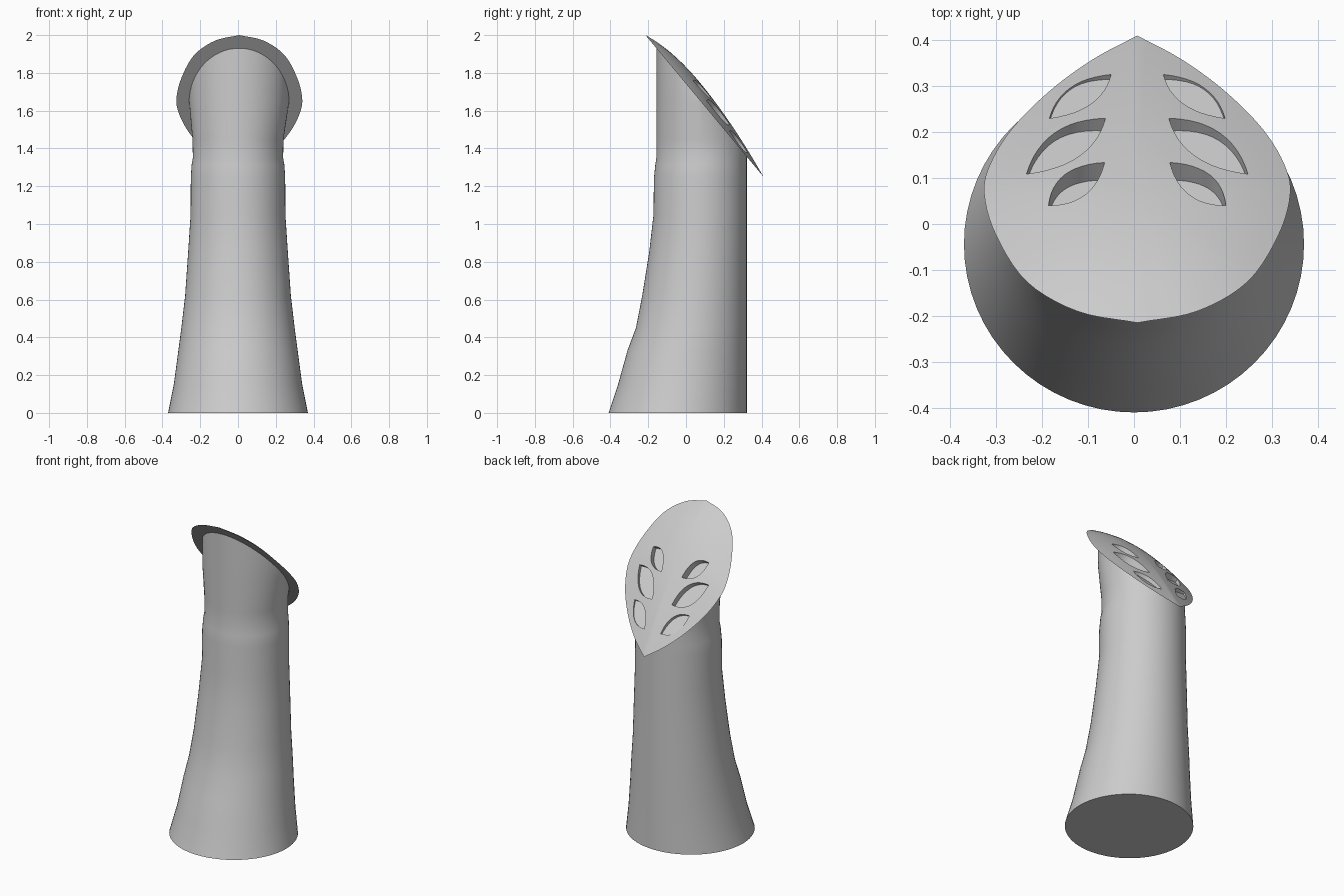
import bpy, bmesh, math
from mathutils import Vector

if "Cube" in bpy.data.objects:
    bpy.data.objects.remove(bpy.data.objects["Cube"], do_unlink=True)

grey = bpy.data.materials.new("plain_grey")
grey.use_nodes = True
COLOUR = (0.6, 0.6, 0.6, 1)
grey.diffuse_color = COLOUR
grey.node_tree.nodes["Principled BSDF"].inputs["Base Color"].default_value = COLOUR

# Slanted plane shared by the trunk top and the cap underside
TIP = Vector((0.007, -0.215, 2.0))
SLOPE = 1.2
NORMAL = Vector((0, SLOPE, 1)).normalized()
CX, CY, BULGE = 0.007, 0.07, 0.095


def plane_z(y):
    return TIP.z - SLOPE * (y - TIP.y)


def add_object(name, bm, angle=35):
    bmesh.ops.recalc_face_normals(bm, faces=bm.faces)
    mesh = bpy.data.meshes.new(name)
    bm.to_mesh(mesh)
    bm.free()
    mesh.materials.append(grey)
    obj = bpy.data.objects.new(name, mesh)
    bpy.context.collection.objects.link(obj)
    smooth(obj, angle)
    return obj


def smooth(obj, angle):
    bpy.ops.object.select_all(action='DESELECT')
    obj.select_set(True)
    bpy.context.view_layer.objects.active = obj
    bpy.ops.object.shade_smooth_by_angle(angle=math.radians(angle))


def bridge(bm, a, b):
    n = len(a)
    for i in range(n):
        bm.faces.new((a[i], a[(i + 1) % n], b[(i + 1) % n], b[i]))


def spline(points, steps):
    # Catmull-Rom curve through the points
    pts = [Vector(p) for p in points]
    pts = [2 * pts[0] - pts[1]] + pts + [2 * pts[-1] - pts[-2]]
    out = []
    for a, b, c, d in zip(pts, pts[1:], pts[2:], pts[3:]):
        for s in range(steps):
            t = s / steps
            out.append(0.5 * (2 * b + (c - a) * t + (2 * a - 5 * b + 4 * c - d) * t * t
                              + (3 * b - a - 3 * c + d) * t ** 3))
    return out + [pts[-2]]


# Trunk: height, front y, half width, x centre (the back is nearly straight)
SECTIONS = [(0, -0.41, 0.37, 0), (0.15, -0.36, 0.34, 0), (0.33, -0.31, 0.316, 0),
            (0.45, -0.265, 0.3, 0), (0.62, -0.232, 0.28, 0), (0.85, -0.195, 0.264, 0),
            (1.05, -0.172, 0.251, 0), (1.24, -0.17, 0.25, 0), (1.31, -0.163, 0.246, 0),
            (1.35, -0.157, 0.239, 0), (1.45, -0.157, 0.241, 0), (1.65, -0.157, 0.265, 0.006),
            (2.1, -0.157, 0.265, 0.006)]
BACK, SIDES = 0.322, 64
bm = bmesh.new()
rings = []
for z, front, half, cx in SECTIONS:
    mid, depth = (front + BACK) / 2, (BACK - front) / 2
    rings.append([bm.verts.new((cx + half * math.cos(a), mid + depth * math.sin(a), z))
                  for a in (math.tau * i / SIDES for i in range(SIDES))])
for lower, upper in zip(rings, rings[1:]):
    bridge(bm, lower, upper)
bm.faces.new(rings[0])
bm.faces.new(rings[-1])
cut = bmesh.ops.bisect_plane(bm, geom=bm.verts[:] + bm.edges[:] + bm.faces[:],
                             plane_co=TIP + NORMAL * 0.001, plane_no=NORMAL, clear_outer=True)
rim_edges = [e for e in cut["geom_cut"] if isinstance(e, bmesh.types.BMEdge)]
bmesh.ops.contextual_create(bm, geom=rim_edges)
add_object("trunk", bm)

# Leaf-shaped cap: flat underside, domed top, pointed at the back
half_outline = spline([(0, -0.215), (0.13, -0.19), (0.24, -0.126), (0.307, -0.025), (0.333, 0.065),
                       (0.32, 0.13), (0.272, 0.208), (0.19, 0.29), (0.097, 0.358), (0, 0.41)], 5)
half_outline[0].x = 0
outline = half_outline + [Vector((-p.x, p.y)) for p in half_outline[-2:0:-1]]
bm = bmesh.new()
RINGS = 10


def cap_ring(r):
    ring = []
    for p in outline:
        y = CY + (p.y - CY) * r
        ring.append(bm.verts.new((CX + p.x * r, y, plane_z(y) + BULGE * (1 - r * r))))
    return ring


levels = [cap_ring(1 - k / RINGS) for k in range(RINGS)]
for outer, inner in zip(levels, levels[1:]):
    bridge(bm, outer, inner)
apex = bm.verts.new((CX, CY, plane_z(CY) + BULGE))
for i, v in enumerate(levels[-1]):
    bm.faces.new((v, levels[-1][(i + 1) % len(outline)], apex))
bm.faces.new(levels[0])
cap = add_object("leaf_cap", bm)

# Pockets: inner tip, outer tip, upper arc point, lower arc point
POCKETS = [((0.057, 0.326), (0.191, 0.23), (0.146, 0.296), (0.1, 0.262)),
           ((0.069, 0.23), (0.241, 0.109), (0.18, 0.198), (0.126, 0.148)),
           ((0.071, 0.134), (0.193, 0.04), (0.158, 0.107), (0.113, 0.064))]


def dome_height(x, y):
    # Height of the dome above the slanted plane, from the radial fraction
    d = Vector((abs(x), y - CY))
    best = max(outline[:len(half_outline)],
               key=lambda p: Vector((p.x, p.y - CY)).normalized().dot(d.normalized()))
    r = d.length / Vector((best.x, best.y - CY)).length
    return BULGE * (1 - min(r, 1) ** 2)


def arc(a, m, b, steps=12):
    # Quadratic curve passing through m halfway
    a, m, b = Vector(a), Vector(m), Vector(b)
    c = 2 * m - (a + b) / 2
    return [a * (1 - t) ** 2 + c * 2 * t * (1 - t) + b * t * t
            for t in (i / steps for i in range(steps))]


bm = bmesh.new()
for side in (1, -1):
    for inner, outer, up, low in POCKETS:
        floor, top = [], []
        for p in arc(inner, up, outer) + arc(outer, low, inner):
            h = dome_height(p.x, p.y)
            q = Vector((CX + side * p.x, p.y, plane_z(p.y) + h))
            base = q - NORMAL * (h * NORMAL.z)
            floor.append(bm.verts.new(base + NORMAL * 0.004))
            top.append(bm.verts.new(base + NORMAL * 0.15))
        bridge(bm, floor, top)
        bm.faces.new(floor)
        bm.faces.new(top)
cutter = add_object("pocket_cutter", bm)
cutter.hide_render = True

# Cut the pockets into the cap, then drop the cutter
mod = cap.modifiers.new("pockets", 'BOOLEAN')
mod.operation, mod.solver, mod.object = 'DIFFERENCE', 'EXACT', cutter
bpy.ops.object.select_all(action='DESELECT')
cap.select_set(True)
bpy.context.view_layer.objects.active = cap
bpy.ops.object.modifier_apply(modifier=mod.name)
bpy.data.objects.remove(cutter, do_unlink=True)
smooth(cap, 30)
